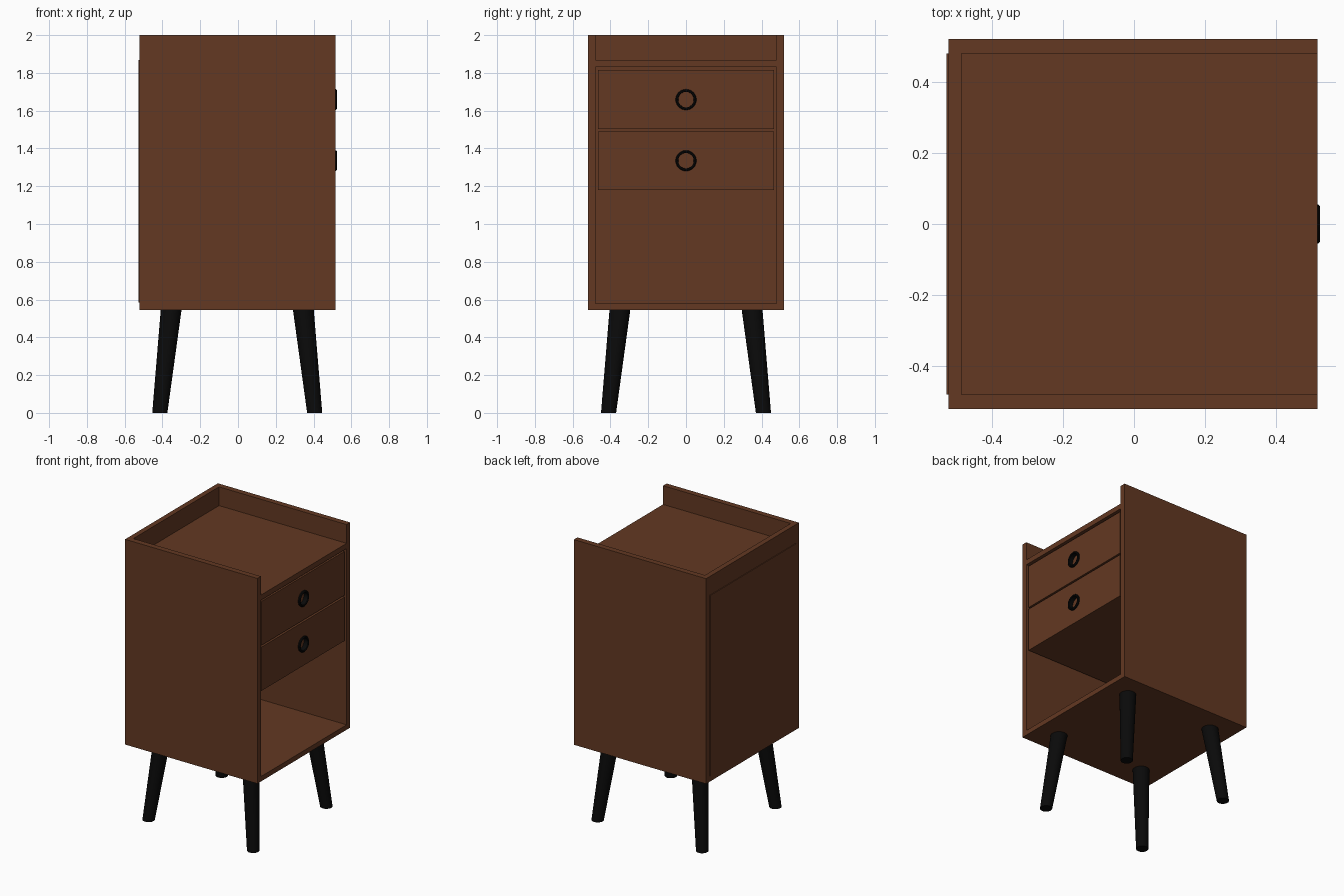
import bpy, bmesh, math
from mathutils import Vector

if "Cube" in bpy.data.objects:
    bpy.data.objects.remove(bpy.data.objects["Cube"])


def material(name, color):
    m = bpy.data.materials.new(name)
    m.diffuse_color = (*color, 1)
    m.use_nodes = True
    m.node_tree.nodes["Principled BSDF"].inputs["Base Color"].default_value = m.diffuse_color
    return m


WOOD = material("walnut brown", (0.125, 0.040, 0.016))
BLACK = material("black", (0.003, 0.003, 0.003))


def finish(name, bm, mat):
    bmesh.ops.recalc_face_normals(bm, faces=bm.faces)
    me = bpy.data.meshes.new(name)
    bm.to_mesh(me)
    bm.free()
    me.materials.append(mat)
    ob = bpy.data.objects.new(name, me)
    bpy.context.collection.objects.link(ob)
    return ob


def activate(ob):
    bpy.ops.object.select_all(action='DESELECT')
    ob.select_set(True)
    bpy.context.view_layer.objects.active = ob


def box(name, lo, hi, mat=WOOD):
    lo, hi = Vector(lo), Vector(hi)
    bm = bmesh.new()
    bmesh.ops.create_cube(bm, size=1)
    for v in bm.verts:
        v.co = Vector(a * b for a, b in zip(v.co, hi - lo)) + (lo + hi) / 2
    return finish(name, bm, mat)


def lathe_x(name, profile, center, mat, sides=40):
    """Closed (x, radius) profile turned about an axis parallel to x."""
    bm = bmesh.new()
    rings = []
    for i in range(sides):
        a = 2 * math.pi * i / sides
        rings.append([bm.verts.new((x, center[0] + r * math.cos(a), center[1] + r * math.sin(a)))
                      for x, r in profile])
    n = len(profile)
    for i in range(sides):
        p, q = rings[i], rings[(i + 1) % sides]
        for j in range(n):
            k = (j + 1) % n
            bm.faces.new((p[j], p[k], q[k], q[j]))
    return finish(name, bm, mat)


def cylinder_x(name, x0, x1, r, center, sides=40):
    bm = bmesh.new()
    rings = [[bm.verts.new((x, center[0] + r * math.cos(2 * math.pi * i / sides),
                            center[1] + r * math.sin(2 * math.pi * i / sides)))
              for i in range(sides)] for x in (x0, x1)]
    for ring in rings:
        bm.faces.new(ring)
    for i in range(sides):
        j = (i + 1) % sides
        bm.faces.new((rings[0][i], rings[0][j], rings[1][j], rings[1][i]))
    return finish(name, bm, WOOD)


def cut(ob, cutter):
    mod = ob.modifiers.new("cut", 'BOOLEAN')
    mod.operation = 'DIFFERENCE'
    mod.solver = 'EXACT'
    mod.object = cutter
    activate(ob)
    bpy.ops.object.modifier_apply(modifier=mod.name)
    bpy.data.objects.remove(cutter)


# Cabinet body: one block hollowed by the compartment and the tray on top
body = box("cabinet_body", (-0.522, -0.52, 0.545), (0.516, 0.52, 2.0))
cut(body, box("compartment_cutter", (-0.485, -0.48, 0.58), (0.7, 0.48, 1.83)))
cut(body, box("tray_cutter", (-0.485, -0.48, 1.867), (0.7, 0.48, 2.2)))

# Thin back plate
box("back_plate", (-0.527, -0.48, 0.585), (-0.5215, 0.48, 1.867))

# Drawers with round recessed pulls
for name, z0, z1 in (("lower", 1.18, 1.49), ("upper", 1.503, 1.814)):
    drawer = box(name + "_drawer", (-0.47, -0.465, z0), (0.51, 0.465, z1))
    c = (0, (z0 + z1) / 2)
    cut(drawer, cylinder_x("pull_cutter", 0.488, 0.6, 0.048, c))
    pull = lathe_x(name + "_drawer_pull",
                   [(0.4885, 0.041), (0.519, 0.041), (0.523, 0.044), (0.523, 0.050),
                    (0.518, 0.055), (0.509, 0.055), (0.509, 0.0475), (0.4885, 0.0475)], c, BLACK)
    activate(pull)
    bpy.ops.object.shade_smooth_by_angle(angle=math.radians(35))

# Splayed tapered legs with level ends
for sx, xn in ((1, "right"), (-1, "left")):
    for sy, yn in ((1, "back"), (-1, "front")):
        bm = bmesh.new()
        bmesh.ops.create_cone(bm, cap_ends=True, segments=32, radius1=0.04, radius2=0.055, depth=0.545)
        for v in bm.verts:
            off = 0.41 if v.co.z < 0 else 0.35
            v.co += Vector((sx * off - 0.004, sy * off, 0.2725))
        leg = finish(f"{yn}_{xn}_leg", bm, BLACK)
        activate(leg)
        bpy.ops.object.shade_smooth_by_angle(angle=math.radians(35))
